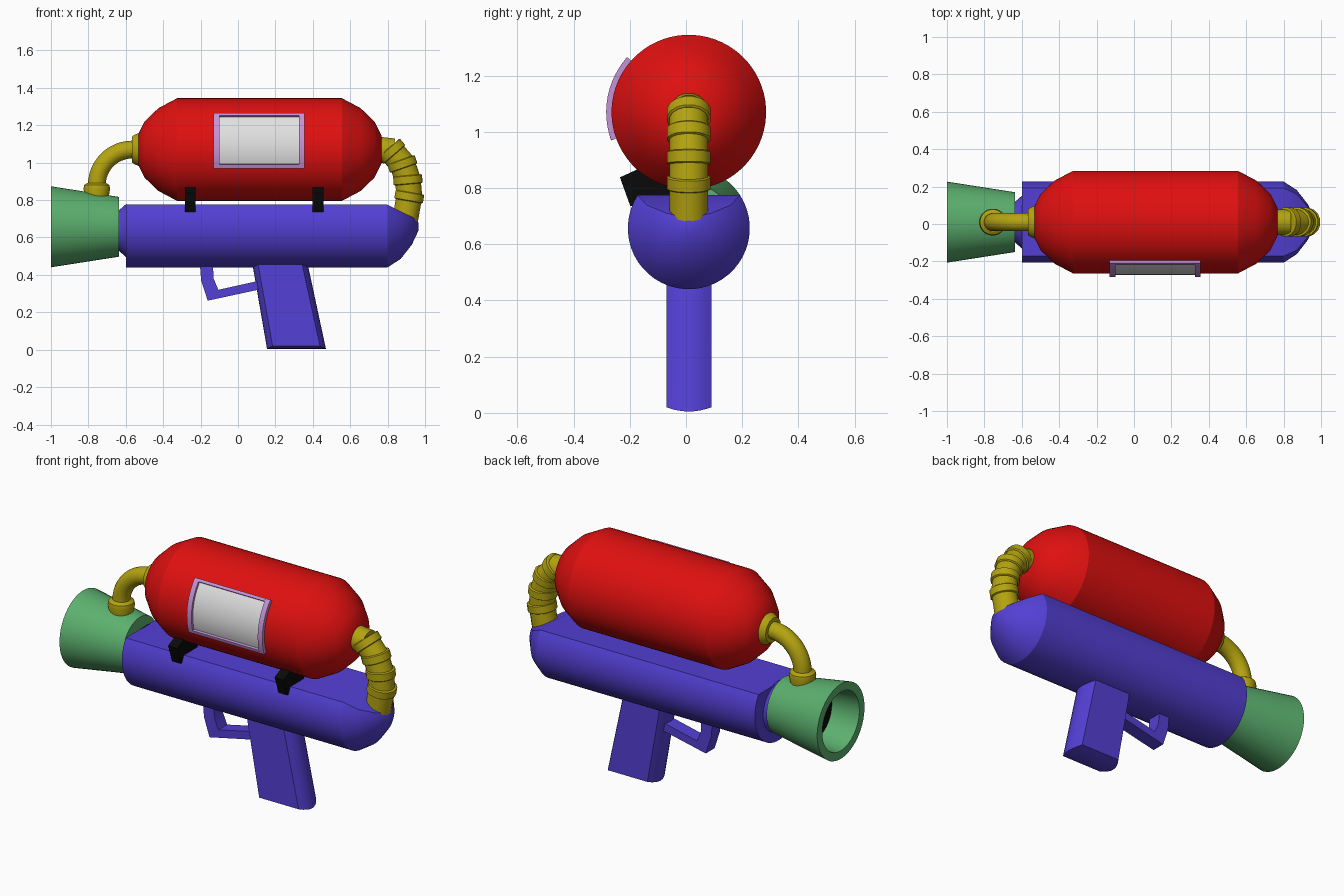
import bpy, bmesh, math
from mathutils import Vector

if "Cube" in bpy.data.objects:
    bpy.data.objects.remove(bpy.data.objects["Cube"])

Y0 = 0.01          # centre line in depth
BARREL_Z, TANK_Z = 0.657, 1.07


def material(name, rgb):
    m = bpy.data.materials.new(name)
    m.diffuse_color = (*rgb, 1)
    m.use_nodes = True
    m.node_tree.nodes["Principled BSDF"].inputs["Base Color"].default_value = m.diffuse_color
    return m


RED = material("red", (0.74, 0.005, 0.005))
BLUE = material("blue_violet", (0.088, 0.05, 0.66))
GREEN = material("green", (0.105, 0.43, 0.155))
YELLOW = material("mustard", (0.46, 0.37, 0.005))
LILAC = material("lilac", (0.56, 0.29, 0.67))
WHITE = material("white", (0.75, 0.75, 0.75))
BLACK = material("black", (0.003, 0.003, 0.003))


def finish(name, bm, mat, angle=28):
    bmesh.ops.remove_doubles(bm, verts=bm.verts, dist=1e-5)
    bmesh.ops.recalc_face_normals(bm, faces=bm.faces)
    me = bpy.data.meshes.new(name)
    bm.to_mesh(me)
    bm.free()
    me.materials.append(mat)
    me.shade_smooth()
    me.set_sharp_from_angle(angle=math.radians(angle))
    ob = bpy.data.objects.new(name, me)
    bpy.context.collection.objects.link(ob)
    return ob


def skin(rings, cap=True, loop=False):
    """Bridge equal-sized closed rings of points."""
    bm = bmesh.new()
    vs = [[bm.verts.new(p) for p in ring] for ring in rings]
    n = len(vs[0])
    pairs = list(zip(vs, vs[1:])) + ([(vs[-1], vs[0])] if loop else [])
    for a, b in pairs:
        for i in range(n):
            j = (i + 1) % n
            bm.faces.new((a[i], a[j], b[j], b[i]))
    if cap and not loop:
        bm.faces.new(vs[0])
        bm.faces.new(vs[-1])
    return bm


def ring(centre, axis, r, sides):
    """Circle around an axis lying in the XZ plane."""
    c, d = Vector(centre), Vector(axis).normalized()
    side = Vector((0, 1, 0))
    up = d.cross(side)
    return [c + r * (math.cos(a) * side + math.sin(a) * up)
            for a in (2 * math.pi * (i + 0.5) / sides for i in range(sides))]


def lathe(profile, origin, axis, sides=48):
    o, d = Vector(origin), Vector(axis).normalized()
    return skin([ring(o + d * t, d, r, sides) for t, r in profile])


def prism(outline, lo, hi, axis):
    """Extrude a 2D outline along x (outline = y,z) or y (outline = x,z)."""
    place = (lambda p, t: (t, *p)) if axis == "x" else (lambda p, t: (p[0], t, p[1]))
    return skin([[place(p, t) for p in outline] for t in (lo, hi)])


# Water tank
finish("tank", lathe([(-0.537, 0.075), (-0.50, 0.15), (-0.425, 0.222), (-0.325, 0.275),
                      (0.555, 0.275), (0.655, 0.222), (0.73, 0.15), (0.767, 0.075)],
                     (0, Y0, TANK_Z), (1, 0, 0), 64), RED, 27)

# Barrel body with a flat top and a sloped cut over the rear dome
bm = lathe([(-0.6, 0.217), (0.8, 0.217), (0.87, 0.172), (0.93, 0.095), (0.965, 0.02)],
           (0, Y0, BARREL_Z), (1, 0, 0))
for normal in ((0, 0, 1), (0.45, 0, 0.9)):
    bmesh.ops.bisect_plane(bm, geom=bm.verts[:] + bm.edges[:] + bm.faces[:],
                           plane_co=(0.8, 0, 0.775), plane_no=normal, clear_outer=True)
    bmesh.ops.holes_fill(bm, edges=[e for e in bm.edges if e.is_boundary], sides=0)
finish("barrel_body", bm, BLUE)
finish("barrel_neck", lathe([(-0.65, 0.105), (-0.635, 0.11), (-0.595, 0.145)],
                            (0, Y0, BARREL_Z - 0.02), (1, 0, 0)), BLUE)

# Flared nozzle with a hollow bore
finish("nozzle", lathe([(-0.83, 0.15), (-1.0, 0.17), (-1.0, 0.217), (-0.635, 0.16)],
                       (0, Y0, BARREL_Z), (1, 0, 0)), GREEN)
finish("bore_plate", lathe([(-0.838, 0.149), (-0.831, 0.149)],
                           (0, Y0, BARREL_Z), (1, 0, 0)), BLACK)

# Grip: slanted block whose end and bottom faces bulge outwards
slices = []
for k in range(9):
    t = k / 4 - 1
    b = 1 - t * t
    slices.append([(x, Y0 + t * 0.08, z) for x, z in (
        (0.105 - 0.03 * b, 0.47), (0.34 + 0.03 * b, 0.47),
        (0.438 + 0.032 * b, 0.02 - 0.015 * b), (0.185 - 0.03 * b, 0.02 - 0.015 * b))])
finish("grip", skin(slices), BLUE)

# Trigger guard
finish("trigger_guard", prism([(-0.205, 0.47), (-0.197, 0.37), (-0.162, 0.262), (0.12, 0.323),
                               (0.11, 0.368), (-0.105, 0.32), (-0.13, 0.38), (-0.135, 0.47)],
                              Y0 - 0.04, Y0 + 0.04, "y"), BLUE)

# Tank clips on the front side
for i, x in enumerate((-0.255, 0.428)):
    finish(f"tank_clip_{i + 1}", prism([(-0.235, 0.838), (-0.165, 0.87), (-0.05, 0.82),
                                        (-0.05, 0.765), (-0.198, 0.735)],
                                       x - 0.029, x + 0.029, "x"), BLACK)


# Curved gauge window wrapped on the tank
def wrapped(x0, x1, a0, a1, r0, r1, steps=12):
    rings = []
    for k in range(steps + 1):
        a = math.radians(a0 + (a1 - a0) * k / steps)
        rings.append([(x, Y0 - r * math.cos(a), TANK_Z + r * math.sin(a))
                      for x, r in ((x0, r0), (x1, r0), (x1, r1), (x0, r1))])
    return skin(rings)


finish("gauge_panel", wrapped(-0.105, 0.33, -18, 40, 0.274, 0.281), WHITE)
for name, box in (("left", (-0.13, -0.1, -20, 41.7)), ("right", (0.325, 0.355, -20, 41.7)),
                  ("bottom", (-0.1, 0.325, -20, -16)), ("top", (-0.1, 0.325, 38.5, 41.7))):
    finish("gauge_frame_" + name, wrapped(*box, 0.27, 0.294), LILAC)

# Front hose: quarter bend from the tank down to the nozzle
path = [((-0.52, Y0, TANK_Z), (-1, 0, 0))]
R = 0.19
for k in range(13):
    a = math.pi / 2 * k / 12
    path.append(((-0.565 - R * math.sin(a), Y0, TANK_Z - R + R * math.cos(a)),
                 (-math.cos(a), 0, -math.sin(a))))
path.append(((-0.755, Y0, 0.80), (0, 0, -1)))
finish("front_hose", skin([ring(c, d, 0.048, 24) for c, d in path]), YELLOW)
finish("front_hose_tank_collar", lathe([(0, 0.088), (0.02, 0.08), (0.035, 0.07)],
                                       (-0.532, Y0, TANK_Z), (-1, 0, 0), 24), YELLOW)
finish("front_hose_nozzle_collar", lathe([(0, 0.062), (0.055, 0.072), (0.075, 0.068), (0.087, 0.05)],
                                         (-0.755, Y0, 0.805), (0, 0, 1), 24), YELLOW)

# Rear hose: short overlapping segments with a band at each joint
pts = [Vector((x, Y0, z)) for x, z in ((0.75, 1.07), (0.82, 1.062), (0.878, 0.995),
                                       (0.908, 0.91), (0.916, 0.82), (0.893, 0.69))]
for i, (a, b) in enumerate(zip(pts, pts[1:])):
    d = b - a
    finish(f"rear_hose_segment_{i + 1}",
           lathe([(-0.012, 0.07), (d.length + 0.012, 0.07)], a, d, 16), YELLOW)
    if i:
        finish(f"rear_hose_band_{i}",
               lathe([(-0.022, 0.073), (-0.018, 0.079), (0.022, 0.079), (0.026, 0.073)],
                     a, d, 16), YELLOW)
